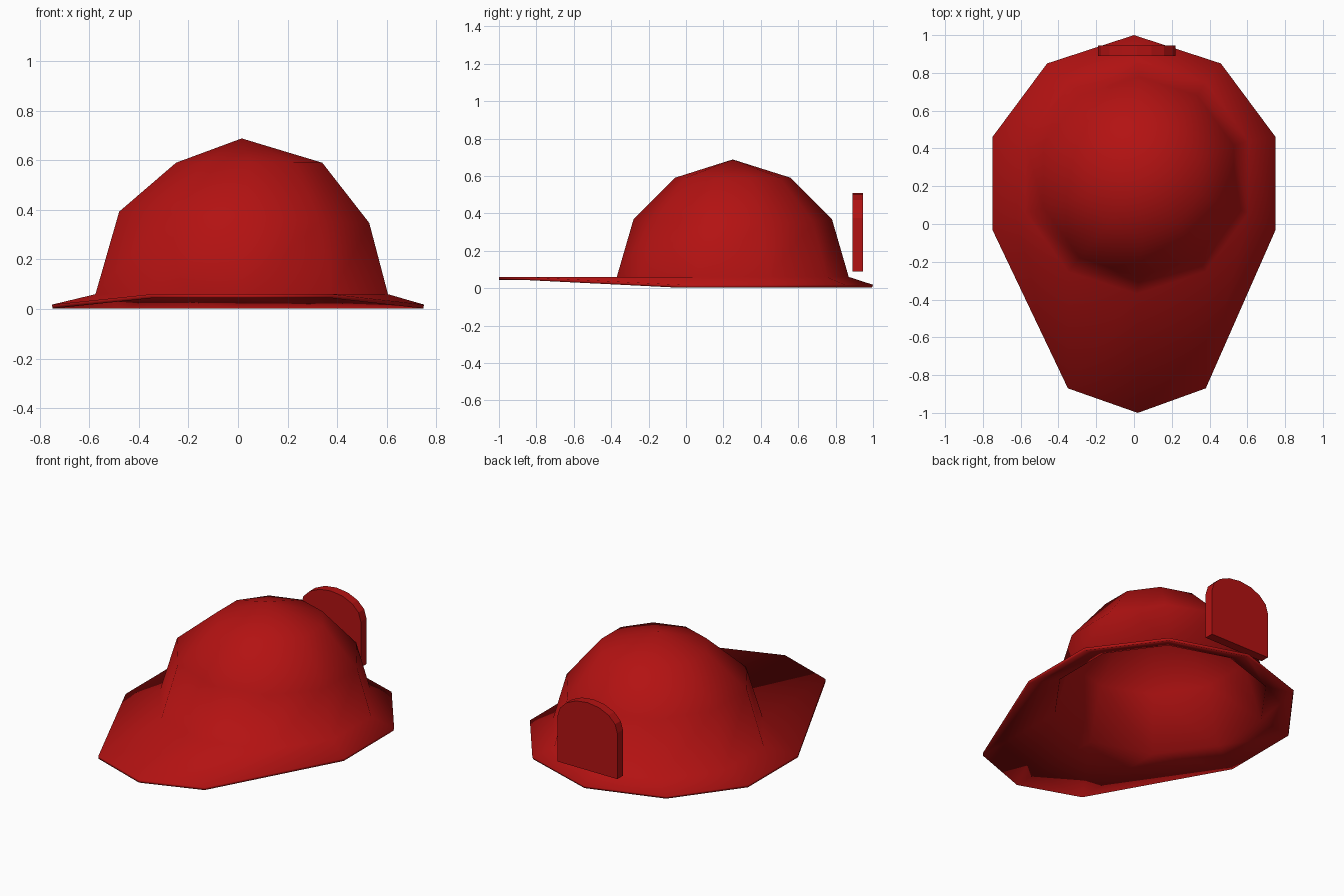
import bpy, math

if "Cube" in bpy.data.objects:
    bpy.data.objects.remove(bpy.data.objects["Cube"])

red = bpy.data.materials.new("red")
red.diffuse_color = (0.45, 0.006, 0.006, 1)
red.use_nodes = True
red.node_tree.nodes["Principled BSDF"].inputs["Base Color"].default_value = red.diffuse_color


def add_mesh(name, verts, faces, smooth):
    me = bpy.data.meshes.new(name)
    me.from_pydata(verts, [], faces)
    me.materials.append(red)
    for p in me.polygons:
        p.use_smooth = smooth
    ob = bpy.data.objects.new(name, me)
    bpy.context.collection.objects.link(ob)
    return ob


# Hat shell: brim outline, then dome rings up to the apex
N = 10
brim = [(0.02, -1.0, 0.06), (0.38, -0.87, 0.06), (0.75, -0.03, 0.018),
        (0.75, 0.46, 0.018), (0.46, 0.85, 0.018), (0, 1.0, 0.018),
        (-0.46, 0.85, 0.018), (-0.75, 0.46, 0.018), (-0.75, -0.03, 0.018),
        (-0.35, -0.87, 0.06)]


def ring(cx, r, z, tilt=0.0):
    pts = []
    for i in range(N):
        a = -math.pi / 2 + i * 2 * math.pi / N
        dx = r * math.cos(a)
        pts.append((cx + dx, 0.25 + r * math.sin(a), z + tilt * dx))
    return pts


verts = brim + ring(0.015, 0.62, 0.06) + ring(0.025, 0.53, 0.37, -0.045) \
    + ring(0.045, 0.31, 0.59) + [(0.015, 0.25, 0.688)]
faces = []
for k in range(3):
    for i in range(N):
        j = (i + 1) % N
        faces.append((k * N + i, k * N + j, (k + 1) * N + j, (k + 1) * N + i))
faces += [(3 * N + i, 3 * N + (i + 1) % N, 4 * N) for i in range(N)]
hat = add_mesh("hat_shell", verts, faces, True)
mod = hat.modifiers.new("thickness", "SOLIDIFY")
mod.thickness = 0.016
mod.offset = -1

# Rear badge plate with an arched top
profile = [(-0.19, 0.09), (0.22, 0.09)]
for i in range(9):
    a = math.pi * i / 8
    profile.append((0.015 + 0.205 * math.cos(a), 0.375 + 0.135 * math.sin(a)))
n = len(profile)
pv = [(x, y, z) for y in (0.89, 0.945) for x, z in profile]
pf = [tuple(range(n)), tuple(reversed(range(n, 2 * n)))]
pf += [((i + 1) % n, i, n + i, n + (i + 1) % n) for i in range(n)]
add_mesh("rear_plate", pv, pf, False)
